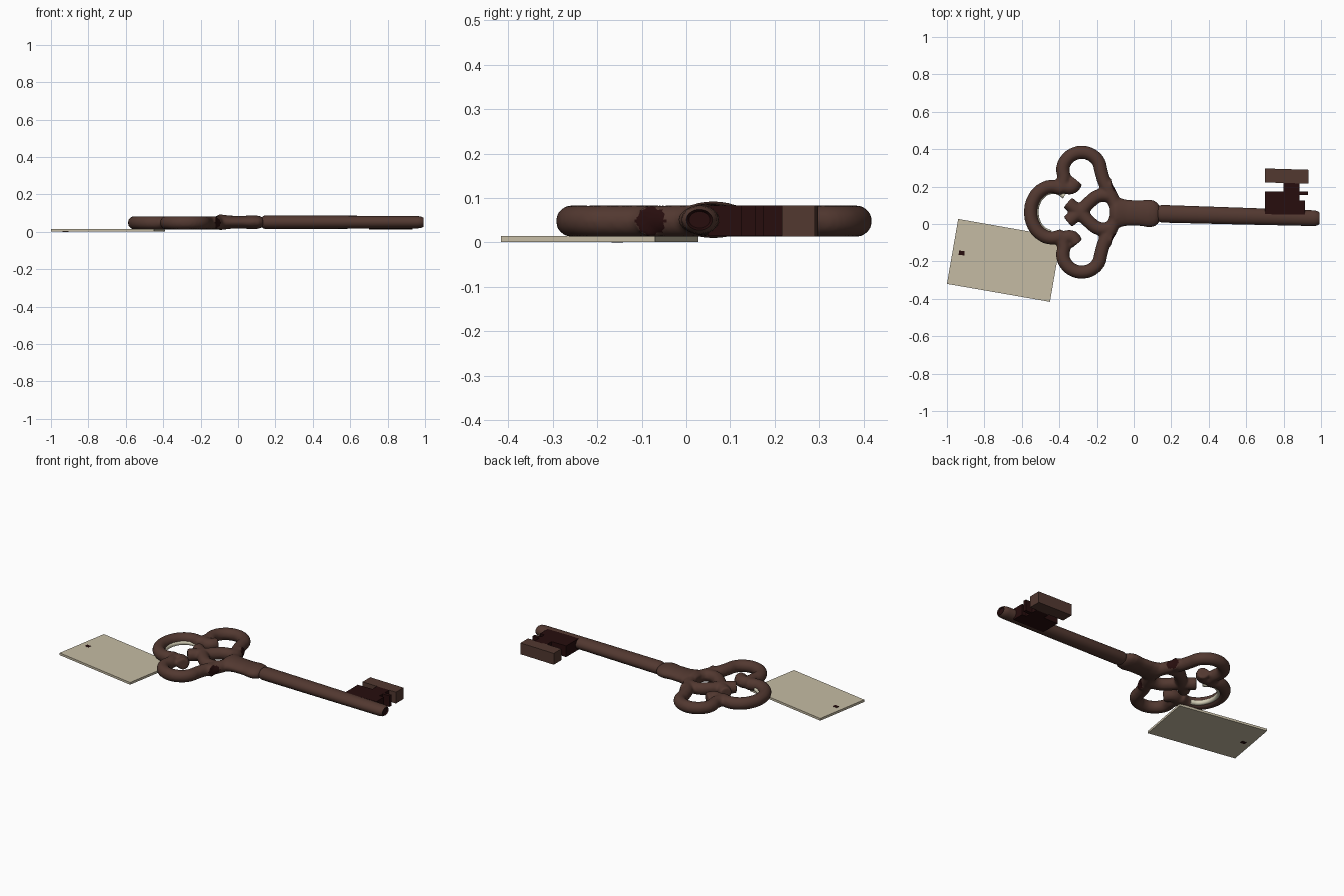
import bpy, bmesh, math
from mathutils import Vector, Matrix

cube = bpy.data.objects.get("Cube")
if cube:
    bpy.data.objects.remove(cube, do_unlink=True)


def material(name, rgb):
    m = bpy.data.materials.new(name)
    m.use_nodes = True
    m.diffuse_color = (*rgb, 1)
    m.node_tree.nodes["Principled BSDF"].inputs["Base Color"].default_value = (*rgb, 1)
    return m


BROWN = material("aged brown", (0.085, 0.040, 0.030))
DARK = material("dark rust", (0.020, 0.004, 0.004))
PAPER = material("tag paper", (0.56, 0.50, 0.37))
STRING = material("pale string", (0.66, 0.62, 0.47))
MID = 0.048   # height of the key's centre plane
TILT = -0.029


def new_object(name, bm, *mats):
    bmesh.ops.recalc_face_normals(bm, faces=bm.faces[:])
    me = bpy.data.meshes.new(name)
    bm.to_mesh(me)
    bm.free()
    ob = bpy.data.objects.new(name, me)
    bpy.context.collection.objects.link(ob)
    for m in mats:
        me.materials.append(m)
    return ob


def select(*obs):
    bpy.ops.object.select_all(action='DESELECT')
    for o in obs:
        o.select_set(True)
    bpy.context.view_layer.objects.active = obs[0]


def plate(name, outline, z0, z1, mat):
    """Extrude a flat outline between two heights."""
    bm = bmesh.new()
    face = bm.faces.new([bm.verts.new((x, y, z0)) for x, y in outline])
    ext = bmesh.ops.extrude_face_region(bm, geom=[face])["geom"]
    bmesh.ops.translate(bm, vec=(0, 0, z1 - z0),
                        verts=[v for v in ext if isinstance(v, bmesh.types.BMVert)])
    return new_object(name, bm, mat)


def turned(name, profile, squash, *mats, sides=32):
    """Oval turned part along x, following the slight tilt of the shaft."""
    bm = bmesh.new()
    rings = []
    for x, r in profile:
        yc = 0.059 + TILT * x
        rings.append([bm.verts.new((x, yc + r * math.cos(a), MID + 0.003 + squash * r * math.sin(a)))
                      for a in (2 * math.pi * i / sides for i in range(sides))])
    for a, b in zip(rings, rings[1:]):
        for i in range(sides):
            j = (i + 1) % sides
            bm.faces.new((a[i], a[j], b[j], b[i]))
    bm.faces.new(rings[0])
    bm.faces.new(rings[-1])
    return new_object(name, bm, *mats)


def strands(name, paths, thickness):
    """Round strands through the given plan points, turned into a mesh."""
    cu = bpy.data.curves.new(name, 'CURVE')
    cu.dimensions = '3D'
    cu.bevel_depth = thickness
    cu.bevel_resolution = 5
    cu.use_fill_caps = True
    cu.resolution_u = 10
    for pts in paths:
        sp = cu.splines.new('BEZIER')
        sp.bezier_points.add(len(pts) - 1)
        for bp, (x, y) in zip(sp.bezier_points, pts):
            bp.co = (x, y, MID)
            bp.handle_left_type = bp.handle_right_type = 'AUTO'
    ob = bpy.data.objects.new(name, cu)
    bpy.context.collection.objects.link(ob)
    select(ob)
    bpy.ops.object.convert(target='MESH')
    return bpy.context.object


def arc(cx, cy, rx, ry, a0, a1, n=9):
    angles = [math.radians(a0 + (a1 - a0) * i / (n - 1)) for i in range(n)]
    return [(cx + rx * math.cos(a), cy + ry * math.sin(a)) for a in angles]


# Bow: side loops mirrored across the axis, end loop, and inner scrollwork
AXIS = 0.063
paths = [arc(-0.435, AXIS, 0.118, 0.138, 65, 295)]
half = [
    # side loop, curling inward at its end
    [(-0.09, 0.07), (-0.12, 0.15), (-0.16, 0.225)]
    + arc(-0.28, 0.285, 0.102, 0.098, 0, 200, 8)
    + [(-0.375, 0.208), (-0.335, 0.195), (-0.305, 0.232)],
    # arm framing the neck opening
    [(-0.125, 0.15), (-0.19, 0.15), (-0.24, 0.115), (-0.285, AXIS)],
    # inner scroll toward the end loop
    [(-0.285, AXIS), (-0.325, 0.09), (-0.355, 0.115)],
    # junction of the loops
    [(-0.40, 0.195), (-0.36, 0.20)],
    # shoulder bump
    [(-0.15, 0.20), (-0.115, 0.205)],
]
paths += half + [[(x, 2 * AXIS - y) for x, y in p] for p in half]
bow = strands("bow", paths, 0.036)

# Neck and collar fused into the bow
neck = turned("neck", [(-0.13, 0.05), (-0.10, 0.085), (-0.04, 0.07), (0.03, 0.068),
                       (0.08, 0.075), (0.11, 0.07), (0.135, 0.05)], 0.5)
select(bow, neck)
bpy.ops.object.join()
remesh = bow.modifiers.new("fuse", 'REMESH')
remesh.mode = 'VOXEL'
remesh.voxel_size = 0.008
soften = bow.modifiers.new("soften", 'SMOOTH')
soften.factor = 0.5
soften.iterations = 4
bpy.ops.object.convert(target='MESH')
bow = bpy.context.object
bow.data.materials.clear()
bow.data.materials.append(BROWN)
bow.data.materials.append(DARK)
# Worn dark patches on the shoulder faces
for p in bow.data.polygons:
    c = p.center
    offset = abs(c.y - AXIS)
    if p.normal.x > 0.7 and -0.13 < c.x < -0.05 and 0.11 < offset < 0.18:
        p.material_index = 1
bpy.ops.object.shade_smooth()

# Shaft with dark end face
shaft = turned("shaft", [(0.125, 0.03), (0.135, 0.043), (0.15, 0.047), (0.55, 0.045), (0.96, 0.042),
                         (0.98, 0.039), (0.992, 0.030), (0.984, 0.024)], 0.78, BROWN, DARK)
for p in shaft.data.polygons:
    if p.center.x > 0.982 and (len(p.vertices) > 4 or p.center.x > 0.987):
        p.material_index = 1
select(shaft)
bpy.ops.object.shade_smooth_by_angle(angle=math.radians(40))

# Bit: dark web with stepped edge, and the brown outer block
plate("bit_web", [(0.70, 0.05), (0.70, 0.175), (0.80, 0.175), (0.80, 0.225), (0.885, 0.225),
                  (0.885, 0.175), (0.93, 0.175), (0.93, 0.155), (0.885, 0.155), (0.885, 0.125),
                  (0.915, 0.125), (0.915, 0.05)], 0.014, 0.083, DARK)
plate("bit_block", [(0.70, 0.222), (0.933, 0.216), (0.933, 0.290), (0.70, 0.297)], 0.013, 0.083, BROWN)

# Paper tag and its punched mark
plate("tag", [(-0.94, 0.027), (-1.0, -0.32), (-0.45, -0.416), (-0.39, -0.07)], 0.001, 0.015, PAPER)
for name, z in (("tag_mark_top", 0.0145), ("tag_mark_bottom", 0.0)):
    plate(name, [(-0.935, -0.142), (-0.938, -0.165), (-0.907, -0.168), (-0.907, -0.145)],
          z, z + 0.0015, DARK)

# String looped inside the end loop
string = strands("string", [arc(-0.432, AXIS, 0.092, 0.112, 50, 260)], 0.014)
string.data.materials.clear()
string.data.materials.append(STRING)
string.location.z = -0.012
bpy.ops.object.shade_smooth()
